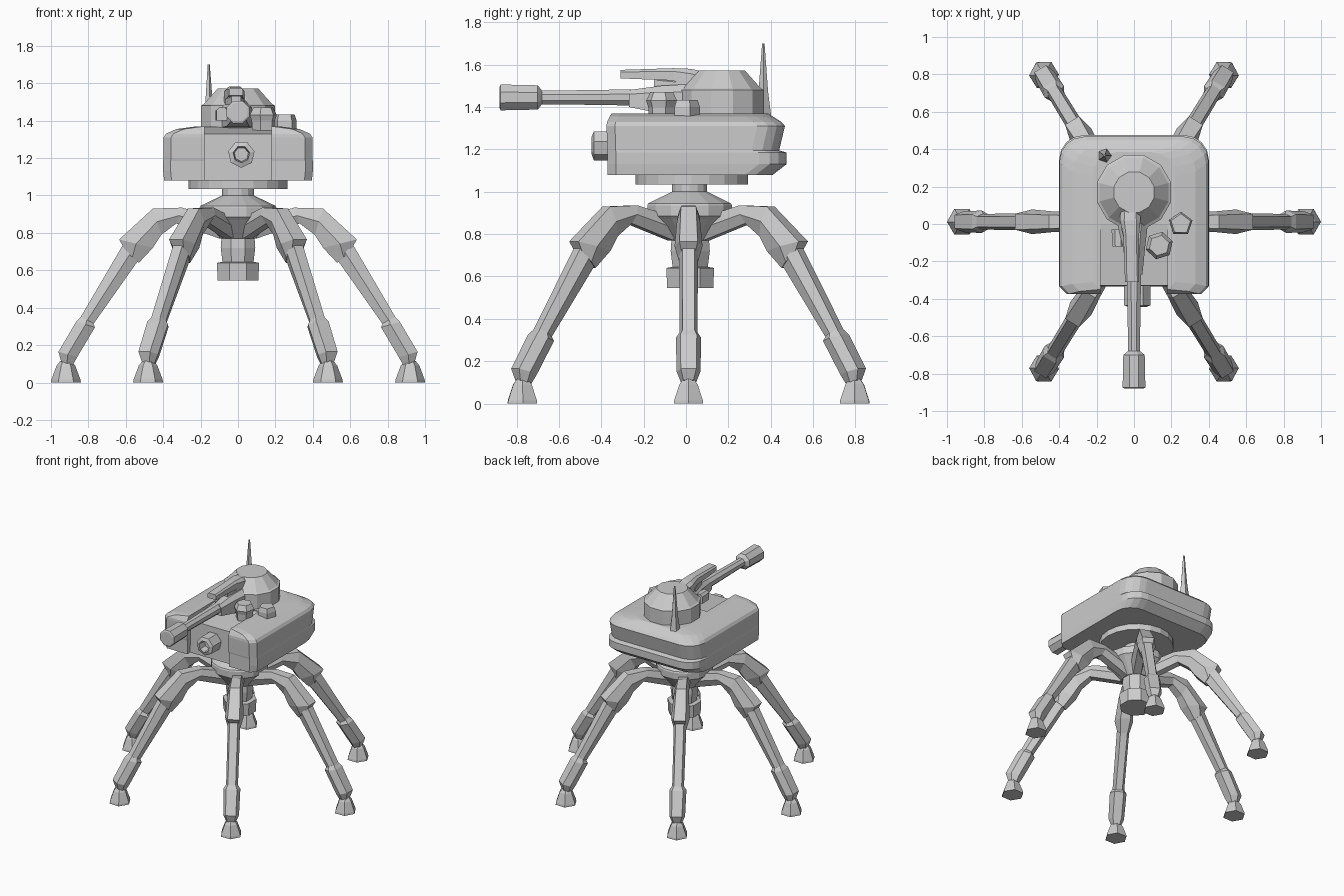
import bpy, bmesh
from math import sin, cos, pi, radians
from mathutils import Vector, Matrix

if "Cube" in bpy.data.objects:
    bpy.data.objects.remove(bpy.data.objects["Cube"])


def loft(name, rings, matrix=None):
    """Skin a list of equally long point rings and cap both ends."""
    bm = bmesh.new()
    vr = [[bm.verts.new(p) for p in ring] for ring in rings]
    n = len(vr[0])
    for a, b in zip(vr, vr[1:]):
        for i in range(n):
            j = (i + 1) % n
            bm.faces.new((a[i], a[j], b[j], b[i]))
    bm.faces.new(vr[0][::-1])
    bm.faces.new(vr[-1])
    bmesh.ops.recalc_face_normals(bm, faces=bm.faces)
    me = bpy.data.meshes.new(name)
    bm.to_mesh(me)
    bm.free()
    ob = bpy.data.objects.new(name, me)
    bpy.context.collection.objects.link(ob)
    if matrix:
        ob.matrix_world = matrix
    return ob


def turned(name, profile, sides, x=0, y=0, z=0, axis='Z', spin=0.0):
    """Stack of n-gons from (radius, height) pairs along z, or along -y."""
    rings = [[(r * cos(2 * pi * i / sides + spin), r * sin(2 * pi * i / sides + spin), h)
              for i in range(sides)] for r, h in profile]
    m = Matrix.Translation((x, y, z))
    if axis == 'Y':
        m = m @ Matrix.Rotation(radians(90), 4, 'X')
    return loft(name, rings, m)


def limb(name, sections, matrix):
    """Six-sided limb from sections (outer r,z, inner r,z, half width)."""
    rings = []
    for ro, zo, ri, zi, w in sections:
        rm, zm = (ro + ri) / 2, (zo + zi) / 2
        rings.append([(ro, -w * .65, zo), (ro, w * .65, zo), (rm, w, zm),
                      (ri, w * .55, zi), (ri, -w * .55, zi), (rm, -w, zm)])
    return loft(name, rings, matrix)


def block(name, ys):
    """Chamfered block along y from sections (y, x centre, half x, z low, z high)."""
    rings = []
    for y, x, w, lo, hi in ys:
        c = min(w, (hi - lo) / 2) * .5
        rings.append([(x - w, y, lo), (x + w, y, lo), (x + w, y, hi - c),
                      (x + w - c, y, hi), (x - w + c, y, hi), (x - w, y, hi - c)])
    return loft(name, rings)


# Six legs around the hub
UPPER = [(.10, .88, .10, .77, .05), (.30, .935, .33, .85, .05), (.455, .93, .41, .79, .055),
         (.635, .765, .455, .72, .066), (.60, .70, .53, .64, .045)]
SHIN = [(.61, .745, .50, .70, .045), (.85, .335, .775, .31, .042)]
ANKLE = [(.84, .35, .775, .32, .043), (.865, .325, .765, .295, .06),
         (.96, .165, .86, .135, .056), (.945, .11, .885, .09, .036)]
for k, a in enumerate((0, 58.5, 121.5, 180, 238.5, 301.5)):
    m = Matrix.Translation((0, .012, 0)) @ Matrix.Rotation(radians(a), 4, 'Z')
    limb(f"leg_{k}_upper", UPPER, m)
    limb(f"leg_{k}_shin", SHIN, m)
    limb(f"leg_{k}_ankle", ANKLE, m)
    foot = [[(.92 + r * cos(i * pi / 3), r * sin(i * pi / 3), z) for i in range(6)]
            for r, z in ((.08, 0), (.078, .015), (.05, .09), (.03, .115))]
    loft(f"leg_{k}_foot", foot, m)

# Hub, hanging core and turning ring
turned("hub", [(.10, .77), (.19, .87), (.205, .885), (.205, .935), (.2, .945),
               (.085, 1.0), (.085, 1.05)], 14, y=.017)
turned("hanging_core", [(.09, .85), (.10, .72), (.09, .645), (.122, .64), (.118, .545)],
       8, y=.02, spin=pi / 8)
turned("hull_ring", [(.265, 1.035), (.265, 1.1)], 20, y=.027)


# Hull: rounded plan, stepped at the rear
def plan(w, yf, yb, z, rb=.13, rf=.04, steps=4):
    half = [(w - rf, yf), (w, yf + rf)]
    for i in range(steps + 1):
        t = i / steps * pi / 2
        half.append((w - rb + rb * cos(t), yb - rb + rb * sin(t)))
    return [(x, y, z) for x, y in half] + [(-x, y, z) for x, y in reversed(half)]


hull = loft("hull", [plan(.395, -.37, .41, 1.08), plan(.4, -.37, .475, 1.13),
                     plan(.4, -.37, .475, 1.185), plan(.398, -.372, .44, 1.195),
                     plan(.398, -.375, .467, 1.31), plan(.385, -.373, .45, 1.33),
                     plan(.33, -.36, .41, 1.355), plan(.22, -.35, .385, 1.37)])

# Recess of the front plate between the side pods
side = [(-.6, 1.0), (-.335, 1.0), (-.33, 1.33), (.0, 1.365), (.0, 1.6), (-.6, 1.6)]
cut = loft("front_recess_cutter", [[(x, y, z) for y, z in side] for x in (-.18, .18)])
cut.hide_render = True
cut.hide_viewport = True
cut.display_type = 'WIRE'
mod = hull.modifiers.new("recess", 'BOOLEAN')
mod.operation = 'DIFFERENCE'
mod.solver = 'EXACT'
mod.object = cut

# Front sensor tube with hollow end
turned("front_sensor", [(.06, -.06), (.072, .0), (.072, .1), (.045, .11), (.038, .05)],
       7, x=.018, y=-.335, z=1.22, axis='Y', spin=pi / 14)

# Turret dome
turned("turret", [(.205, 1.35), (.205, 1.48), (.19, 1.488), (.112, 1.572)],
       12, y=.17, spin=pi / 12)

# Main gun
turned("gun_barrel", [(.042, -.1), (.042, .2), (.035, .62), (.035, .68), (.062, .70),
                      (.066, .875), (.055, .88)], 8, z=1.445, axis='Y', spin=pi / 8)
block("gun_mount", [(-.27, .005, .04, 1.40, 1.48), (-.12, .0, .06, 1.37, 1.50),
                    (.05, -.01, .09, 1.36, 1.51)])

# Upper gun above the barrel
block("upper_gun", [(-.31, -.01, .038, 1.535, 1.575), (-.06, -.015, .042, 1.525, 1.583),
                    (.02, -.02, .055, 1.49, 1.58), (.12, -.02, .05, 1.46, 1.56)])
block("upper_gun_bracket", [(-.15, -.01, .025, 1.46, 1.54), (-.02, -.02, .05, 1.44, 1.54)])

# Deck fittings
turned("deck_sensor", [(.066, 1.35), (.066, 1.40), (.055, 1.432)], 5, x=.25, y=.0, spin=.3)
turned("deck_launcher", [(.06, 1.34), (.065, 1.40), (.075, 1.43), (.055, 1.47)],
       6, x=.135, y=-.115, spin=.3)
block("mount_side_box", [(-.12, -.085, .03, 1.40, 1.47), (-.03, -.085, .035, 1.40, 1.47)])

# Antenna
turned("antenna", [(.04, 1.35), (.036, 1.38), (.024, 1.47), (.006, 1.70)], 5, x=-.157, y=.365)
